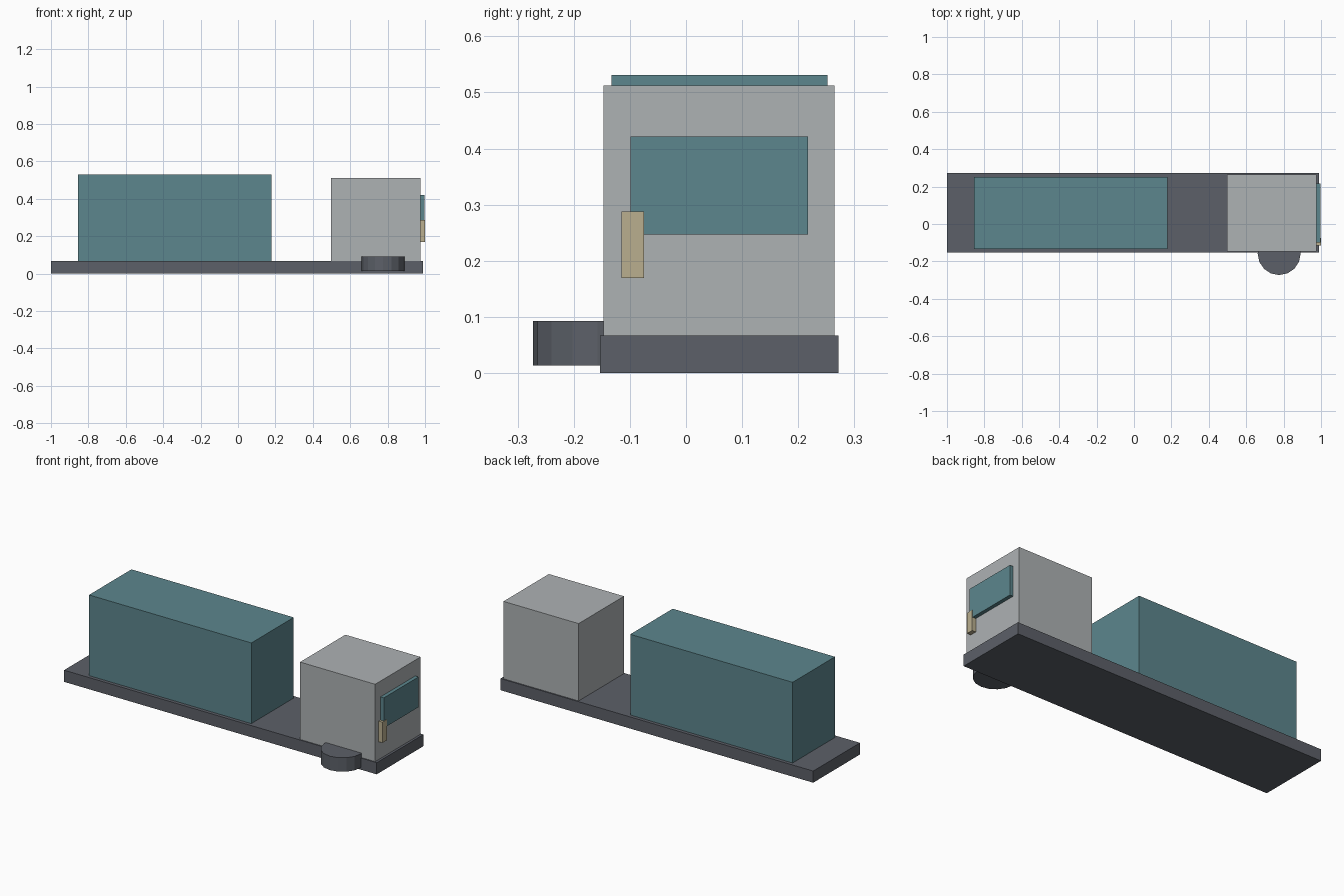
import bpy

if "Cube" in bpy.data.objects:
    bpy.data.objects.remove(bpy.data.objects["Cube"])


def material(name, rgb):
    """Flat colour from 0-255 sRGB values."""
    def lin(c):
        c /= 255
        return c / 12.92 if c <= 0.04045 else ((c + 0.055) / 1.055) ** 2.4
    m = bpy.data.materials.new(name)
    m.diffuse_color = (*[lin(c) for c in rgb], 1)
    m.use_nodes = True
    m.node_tree.nodes["Principled BSDF"].inputs["Base Color"].default_value = m.diffuse_color
    return m


TEAL = material("teal", (92, 134, 141))
GREY = material("light grey", (174, 178, 180))
DARK = material("dark slate", (92, 96, 104))
TAN = material("tan", (186, 175, 143))


def box(name, x, y, z, mat):
    """Box spanning the given (min, max) ranges."""
    spans = (x, y, z)
    bpy.ops.mesh.primitive_cube_add(size=1, location=[(a + b) / 2 for a, b in spans])
    ob = bpy.context.object
    ob.name = name
    ob.scale = [b - a for a, b in spans]
    bpy.ops.object.transform_apply(location=False, rotation=False, scale=True)
    ob.data.materials.append(mat)


# Flat bed and the two bodies standing on it
box("deck", (-1.0, 0.99), (-0.153, 0.272), (0, 0.067), DARK)
box("cargo_box", (-0.855, 0.178), (-0.133, 0.252), (0.067, 0.531), TEAL)
box("cab", (0.498, 0.976), (-0.147, 0.265), (0.067, 0.512), GREY)

# Cab end details
box("window", (0.97, 0.997), (-0.099, 0.217), (0.247, 0.421), TEAL)
box("handle", (0.97, 1.0), (-0.115, -0.075), (0.169, 0.288), TAN)

# Low round step beside the cab
bpy.ops.mesh.primitive_cylinder_add(vertices=16, radius=0.115, depth=0.08,
                                    location=(0.776, -0.158, 0.053))
step = bpy.context.object
step.name = "round_step"
step.data.materials.append(DARK)
